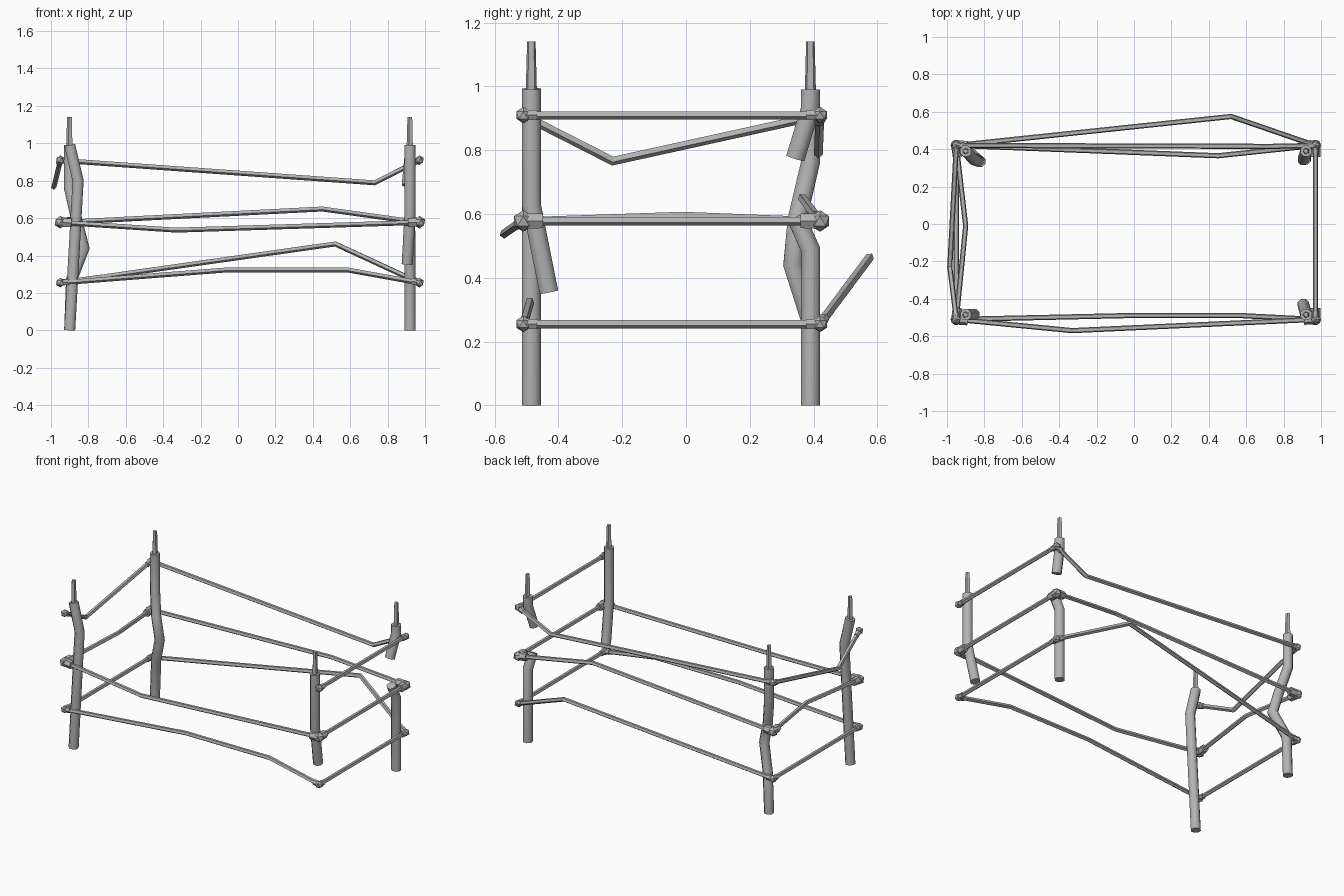
import bpy, bmesh, math
from mathutils import Vector

cube = bpy.data.objects.get("Cube")
if cube:
    bpy.data.objects.remove(cube)

mat = bpy.data.materials.new("weathered grey")
mat.use_nodes = True
GREY = (0.45, 0.45, 0.45, 1)
mat.diffuse_color = GREY
mat.node_tree.nodes["Principled BSDF"].inputs["Base Color"].default_value = GREY


def finish(bm, name, smooth):
    bmesh.ops.recalc_face_normals(bm, faces=bm.faces)
    mesh = bpy.data.meshes.new(name)
    bm.to_mesh(mesh)
    bm.free()
    mesh.materials.append(mat)
    obj = bpy.data.objects.new(name, mesh)
    bpy.context.scene.collection.objects.link(obj)
    if smooth:
        bpy.ops.object.select_all(action='DESELECT')
        obj.select_set(True)
        bpy.context.view_layer.objects.active = obj
        bpy.ops.object.shade_smooth_by_angle(angle=math.radians(50))


def sweep(bm, points, radii, sides):
    """Mitred tube through the points, one radius per point, flat side up."""
    pts = [Vector(p) for p in points]
    dirs = [(b - a).normalized() for a, b in zip(pts, pts[1:])]
    ref = Vector((1, 0, 0)) if abs(dirs[0].z) > 0.6 else Vector((0, 0, 1))
    rings = []
    for i, p in enumerate(pts):
        along = dirs[max(i - 1, 0)]
        plane = (along + dirs[min(i, len(dirs) - 1)]).normalized()
        u = (ref - along * ref.dot(along)).normalized()
        v = along.cross(u)
        ring = []
        for k in range(sides):
            a = math.tau * (k + 0.5) / sides
            off = (u * math.cos(a) + v * math.sin(a)) * radii[i]
            off -= along * (off.dot(plane) / along.dot(plane))
            ring.append(bm.verts.new(p + off))
        rings.append(ring)
    for r0, r1 in zip(rings, rings[1:]):
        for k in range(sides):
            n = (k + 1) % sides
            bm.faces.new((r0[k], r0[n], r1[n], r1[k]))
    bm.faces.new(rings[0][::-1])
    bm.faces.new(rings[-1])


# Posts: bent logs, two of them snapped
R = 0.032
LEFT, RIGHT, FRONT, BACK = -0.9, 0.92, -0.485, 0.39
TOP = 0.99
posts = {
    "front_right_post": [(LEFT, FRONT, 0), (-0.855, FRONT, 0.8), (LEFT, FRONT, TOP)],
    "back_right_post": [(LEFT, BACK, 0), (-0.89, BACK, 0.27), (-0.825, 0.335, 0.44),
                        (-0.86, 0.348, 0.58), (LEFT, BACK, 0.76), (LEFT, BACK, TOP)],
    "front_left_broken_post": [(0.905, -0.43, 0.355), (RIGHT, FRONT, 0.63),
                               (RIGHT, FRONT, TOP)],
    "back_left_post_top": [(0.905, 0.343, 0.775), (RIGHT, BACK, 0.93), (RIGHT, BACK, TOP)],
    "back_left_post_stump": [(RIGHT, BACK, 0), (RIGHT, BACK, 0.49), (0.915, 0.345, 0.59)],
}
for name, path in posts.items():
    bm = bmesh.new()
    sweep(bm, path, [R] * len(path), 8)
    finish(bm, name, True)

# Thin tapered spikes on the post tops
for fx, x in (("right", LEFT), ("left", RIGHT)):
    for fy, y in (("front", FRONT), ("back", BACK)):
        bm = bmesh.new()
        sweep(bm, [(x, y, TOP - 0.03), (x, y, 1.14)], [0.019, 0.014], 5)
        finish(bm, f"{fy}_{fx}_spike", False)

# Rails: sagging ropes between the corners at three heights
XL, XR, YF, YB = -0.95, 0.97, -0.51, 0.42
HEIGHTS = {"low": 0.255, "middle": 0.578, "top": 0.91}
FL, FR, BL, BR = (XL, YF), (XR, YF), (XL, YB), (XR, YB)
rails = [
    ("low", "front", FL, FR, [(-0.05, -0.49, 0.325), (0.58, -0.49, 0.325)]),
    ("low", "back", BL, BR, [(0.52, 0.575, 0.463)]),
    ("middle", "front", FL, FR, [(-0.33, -0.57, 0.537)]),
    ("middle", "back", BL, BR, [(0.45, 0.365, 0.65)]),
    ("middle", "right", FL, BL, [(-0.9, -0.01, 0.595)]),
    ("top", "back", BL, BR, [(0.73, 0.415, 0.79)]),
    ("top", "right", FL, BL, [(-0.985, -0.23, 0.767)]),
    ("low", "right", FL, BL, []),
] + [(level, "left", FR, BR, []) for level in HEIGHTS]

for level, side, a, b, middle in rails:
    z = HEIGHTS[level]
    path = [Vector(p) for p in [(*a, z), *middle, (*b, z)]]
    bm = bmesh.new()
    sweep(bm, path, [0.0145] * len(path), 5)
    # Collars where the rope leaves each knot
    big = 1.45 if level == "middle" else 1
    for p, q in ((path[0], path[1]), (path[-1], path[-2])):
        end = p + (q - p).normalized() * 0.042 * big
        sweep(bm, [p, end], [0.019 * big, 0.018 * big], 6)
    finish(bm, f"{level}_{side}_rail", False)

# Faceted knots at the corners
for level, z in HEIGHTS.items():
    for n, (x, y) in enumerate((FL, FR, BL, BR)):
        bm = bmesh.new()
        bmesh.ops.create_icosphere(bm, subdivisions=1,
                                   radius=0.034 if level == "middle" else 0.026)
        bmesh.ops.translate(bm, verts=bm.verts, vec=(x, y, z))
        finish(bm, f"{level}_knot_{n + 1}", False)
